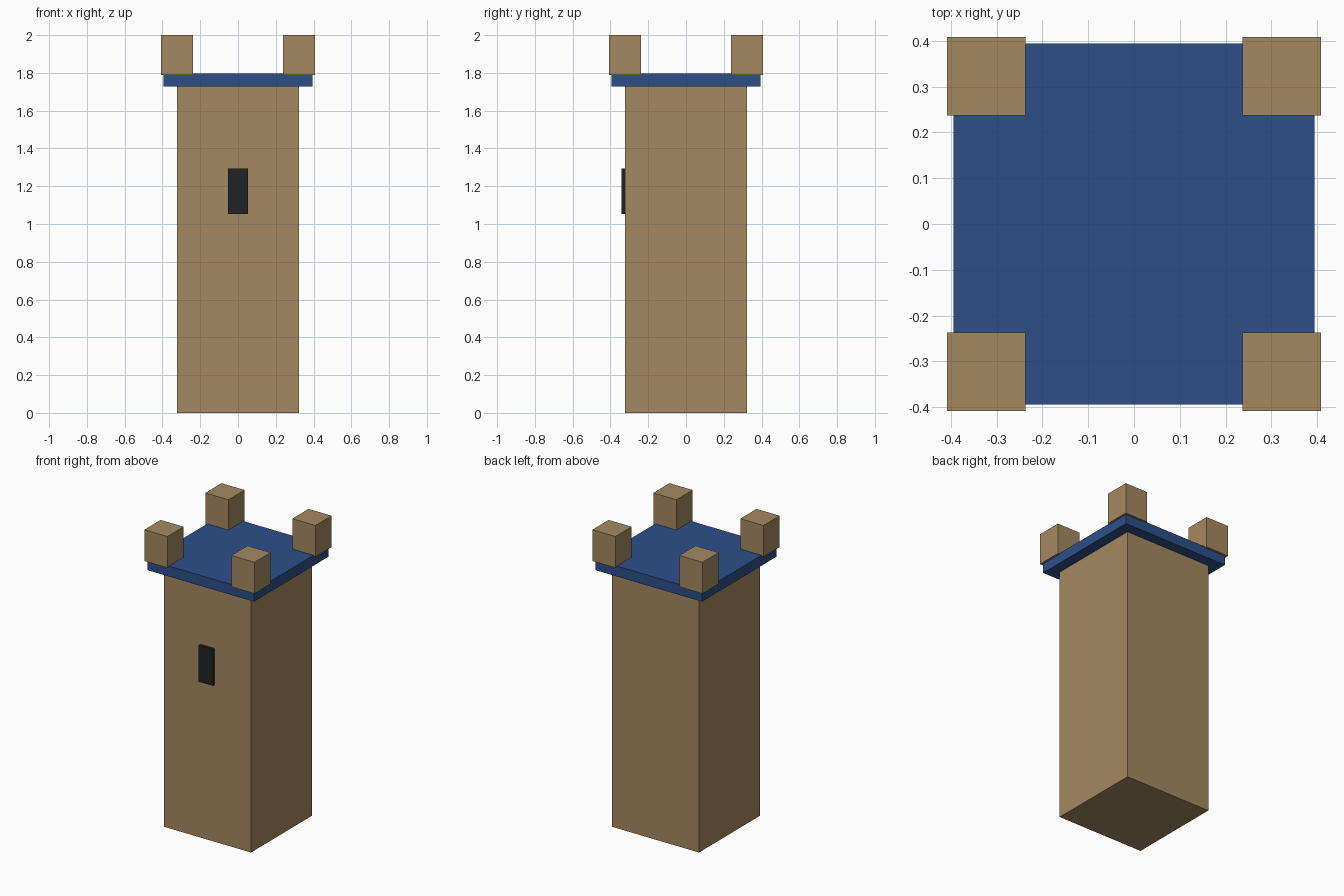
import bpy

default = bpy.data.objects.get("Cube")
if default:
    bpy.data.objects.remove(default, do_unlink=True)


def material(name, rgb):
    mat = bpy.data.materials.new(name)
    mat.use_nodes = True
    color = (*rgb, 1)
    mat.diffuse_color = color
    mat.node_tree.nodes["Principled BSDF"].inputs["Base Color"].default_value = color
    return mat


def box(name, low, high, mat):
    """Flat-faced box between two opposite corners."""
    centre = [(a + b) / 2 for a, b in zip(low, high)]
    bpy.ops.mesh.primitive_cube_add(size=1, location=centre)
    obj = bpy.context.object
    obj.name = name
    obj.scale = [b - a for a, b in zip(low, high)]
    bpy.ops.object.transform_apply(location=False, rotation=False, scale=True)
    obj.data.materials.append(mat)
    return obj


stone = material("tan stone", (0.37, 0.25, 0.118))
blue = material("blue roof", (0.026, 0.078, 0.25))
dark = material("dark window", (0.015, 0.016, 0.017))

# Tower shaft and overhanging roof slab
WALL, ROOF = 0.322, 0.394
box("tower_shaft", (-WALL, -WALL, 0), (WALL, WALL, 1.727), stone)
box("roof_slab", (-ROOF, -ROOF, 1.727), (ROOF, ROOF, 1.797), blue)

# Window slab standing slightly proud of the front wall
box("front_window", (-0.053, -0.342, 1.052), (0.053, -0.31, 1.295), dark)

# Corner battlements, slightly overhanging the roof
INNER, OUTER = 0.237, 0.408
for x_side, x in (("left", 1), ("right", -1)):
    for y_side, y in (("front", -1), ("back", 1)):
        xs = sorted((x * INNER, x * OUTER))
        ys = sorted((y * INNER, y * OUTER))
        box(f"battlement_{y_side}_{x_side}",
            (xs[0], ys[0], 1.79), (xs[1], ys[1], 2.0), stone)
